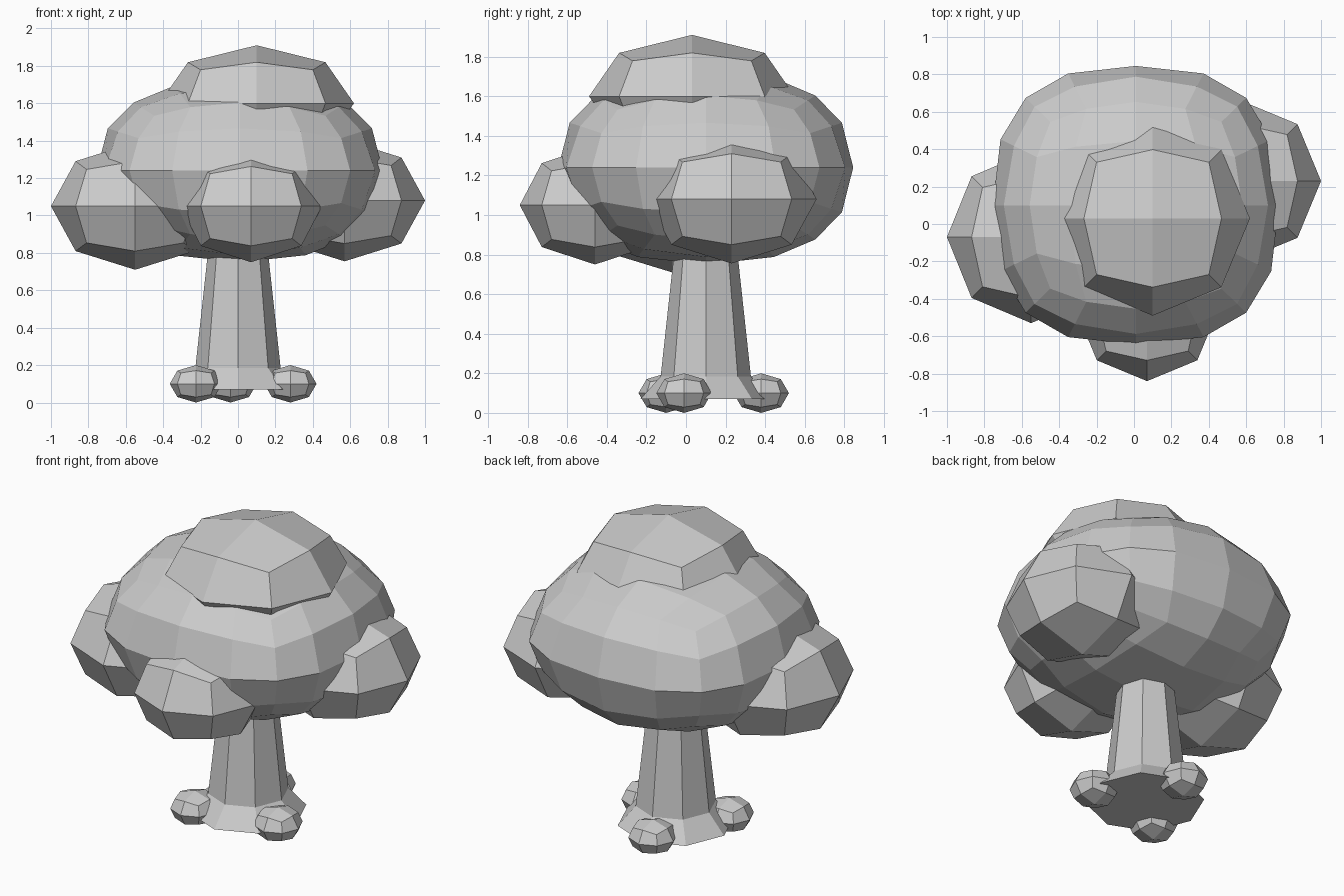
import bpy, bmesh, math
from mathutils import Vector

if "Cube" in bpy.data.objects:
    bpy.data.objects.remove(bpy.data.objects["Cube"])


def finish(name, bm):
    bmesh.ops.recalc_face_normals(bm, faces=bm.faces)
    me = bpy.data.meshes.new(name)
    bm.to_mesh(me)
    bm.free()
    ob = bpy.data.objects.new(name, me)
    bpy.context.collection.objects.link(ob)
    return ob


def blob(name, center, radii, cuts=1, lumpy=False):
    """Cube subdivided and pushed out to an ellipsoid, flat shaded."""
    bm = bmesh.new()
    bmesh.ops.create_cube(bm, size=2)
    bmesh.ops.subdivide_edges(bm, edges=bm.edges[:], cuts=cuts, use_grid_fill=True)
    for v in bm.verts:
        n = v.co.normalized()
        f = 1.0
        if lumpy:  # slightly boxy swelling along the diagonals
            a, b, c = n.x ** 2, n.y ** 2, n.z ** 2
            f += 0.36 * a * b + 0.2 * c * (a + b) - 1.3 * a * b * c
        v.co = Vector(n[i] * radii[i] * f + center[i] for i in range(3))
    return finish(name, bm)


# Foliage
blob("main_foliage", (0.01, 0.10, 1.24), (0.765, 0.745, 0.49), cuts=3, lumpy=True)
blob("top_foliage", (0.10, 0.03, 1.60), (0.52, 0.52, 0.31))
blob("left_foliage", (-0.55, -0.07, 1.05), (0.45, 0.46, 0.34))
blob("right_foliage", (0.57, 0.23, 1.08), (0.43, 0.43, 0.325))
blob("front_foliage", (0.07, -0.46, 1.05), (0.38, 0.38, 0.30))

# Eight-sided trunk with flared base
bm = bmesh.new()
rings = []
for r, z in [(0.33, 0.07), (0.228, 0.185), (0.148, 0.92)]:
    rings.append([bm.verts.new((r * math.cos(k * math.pi / 4),
                                0.10 + r * math.sin(k * math.pi / 4), z))
                  for k in range(8)])
for lo, hi in zip(rings, rings[1:]):
    for k in range(8):
        j = (k + 1) % 8
        bm.faces.new((lo[k], lo[j], hi[j], hi[k]))
bm.faces.new(rings[0][::-1])
bm.faces.new(rings[-1])
finish("trunk", bm)

# Root bulbs
for i, (x, y) in enumerate([(0.28, -0.01), (-0.225, -0.10), (-0.04, 0.38)]):
    blob(f"root_bulb_{i + 1}", (x, y, 0.10), (0.14, 0.14, 0.10))
